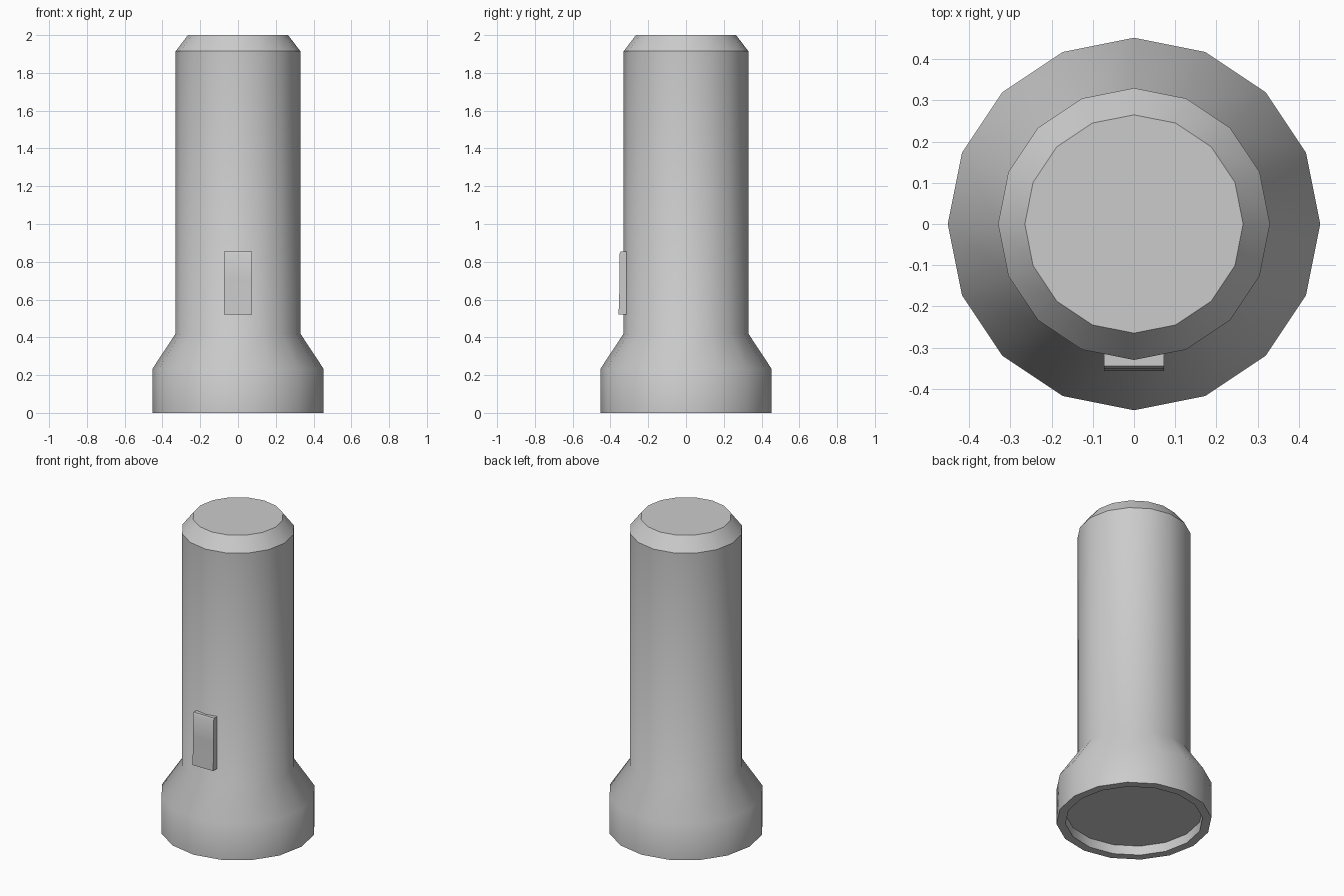
import bpy, bmesh, math

if "Cube" in bpy.data.objects:
    bpy.data.objects.remove(bpy.data.objects["Cube"])

SIDES = 16


def finish(name, bm, smooth):
    bmesh.ops.recalc_face_normals(bm, faces=bm.faces[:])
    mesh = bpy.data.meshes.new(name)
    bm.to_mesh(mesh)
    bm.free()
    obj = bpy.data.objects.new(name, mesh)
    bpy.context.collection.objects.link(obj)
    if smooth:
        bpy.ops.object.select_all(action='DESELECT')
        obj.select_set(True)
        bpy.context.view_layer.objects.active = obj
        bpy.ops.object.shade_smooth_by_angle(angle=math.radians(35))
    return obj


def lathe(name, profile):
    """Revolve (radius, z) points about z and cap both ends."""
    bm = bmesh.new()
    rings = []
    for r, z in profile:
        rings.append([bm.verts.new((r * math.cos(2 * math.pi * i / SIDES),
                                    r * math.sin(2 * math.pi * i / SIDES), z))
                      for i in range(SIDES)])
    for a, b in zip(rings, rings[1:]):
        for i in range(SIDES):
            j = (i + 1) % SIDES
            bm.faces.new((a[i], a[j], b[j], b[i]))
    bm.faces.new(rings[0])
    bm.faces.new(rings[-1])
    return finish(name, bm, True)


# Torch body: recessed lens, rim, flared head, barrel, chamfered tail
lathe("torch_body", [(0.40, 0.06), (0.40, 0.0), (0.452, 0.0), (0.452, 0.235),
                     (0.33, 0.42), (0.33, 1.915), (0.265, 2.0)])

# Slide switch: side profile (y, z) extruded across x, thumb face slightly dished
profile = [(-0.312, 0.52), (-0.357, 0.52), (-0.351, 0.70), (-0.351, 0.843),
           (-0.345, 0.855), (-0.312, 0.855)]
bm = bmesh.new()
left, right = [[bm.verts.new((x, y, z)) for y, z in profile] for x in (-0.073, 0.073)]
bm.faces.new(left)
bm.faces.new(right)
for i in range(len(profile)):
    j = (i + 1) % len(profile)
    bm.faces.new((left[i], left[j], right[j], right[i]))
finish("switch", bm, True)
